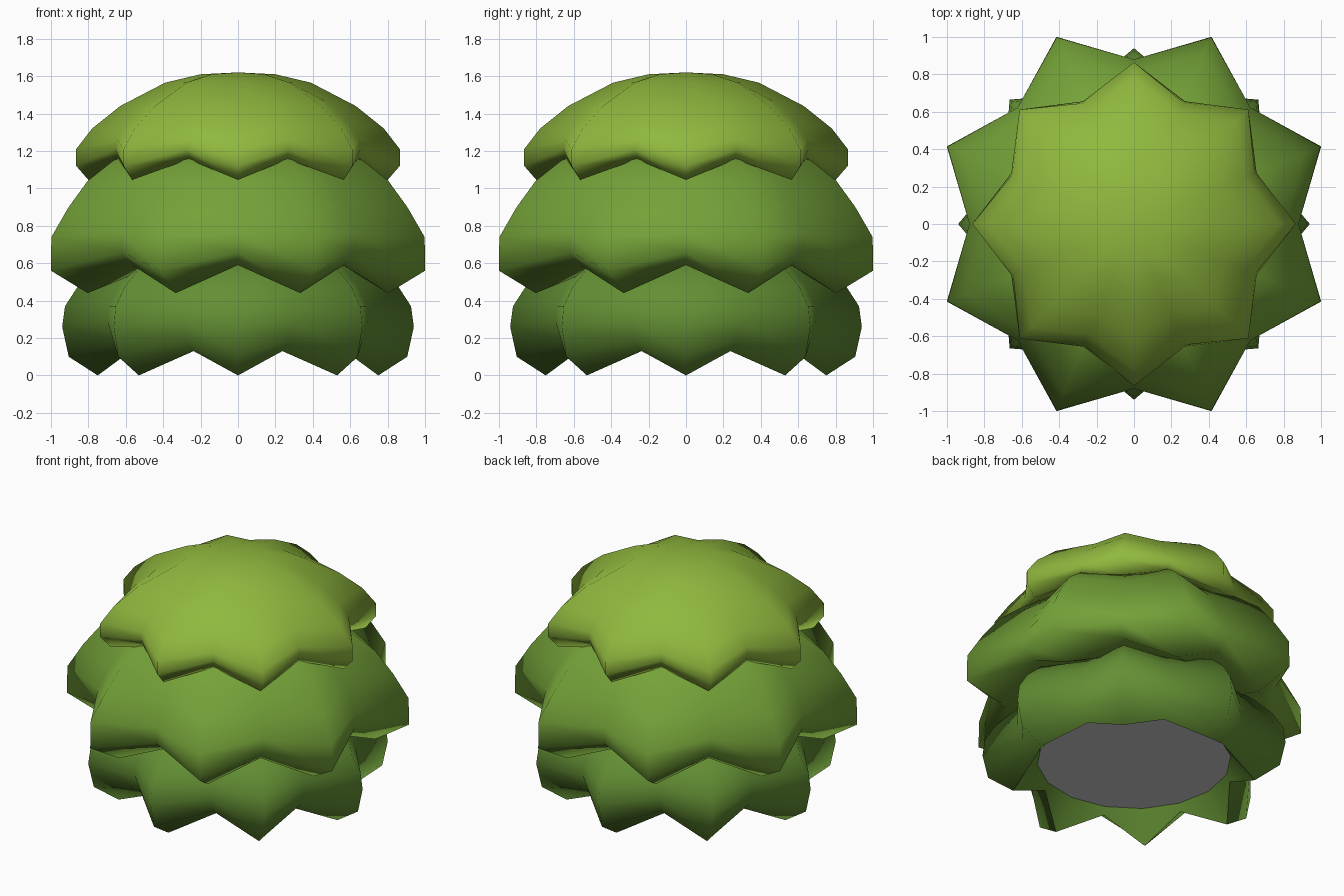
import bpy, bmesh
from math import sin, cos, pi, radians

if "Cube" in bpy.data.objects:
    bpy.data.objects.remove(bpy.data.objects["Cube"])

LEAVES = 8


def colour(name, rgb):
    m = bpy.data.materials.new(name)
    m.diffuse_color = (*rgb, 1)
    m.use_nodes = True
    m.node_tree.nodes["Principled BSDF"].inputs["Base Color"].default_value = m.diffuse_color
    return m


def leaf_tier(name, tip, valley, apex, phase, mat):
    """Scalloped dome: tip and valley profiles (r, z) alternate round the axis."""
    bm = bmesh.new()
    n = LEAVES * 2
    rings = []
    for t, v in zip(tip, valley):
        ring = []
        for i in range(n):
            r, z = v if i % 2 else t
            a = phase + i * 2 * pi / n
            ring.append(bm.verts.new((r * cos(a), r * sin(a), z)))
        rings.append(ring)
    top = bm.verts.new((0, 0, apex))
    for i in range(n):
        j = (i + 1) % n
        bm.faces.new((top, rings[0][i], rings[0][j]))
        for a, b in zip(rings, rings[1:]):
            bm.faces.new((a[i], b[i], b[j], a[j]))
    me = bpy.data.meshes.new(name)
    bm.to_mesh(me)
    bm.free()
    me.materials.append(mat)
    ob = bpy.data.objects.new(name, me)
    bpy.context.collection.objects.link(ob)
    finish(ob)


def finish(ob):
    bpy.ops.object.select_all(action='DESELECT')
    ob.select_set(True)
    bpy.context.view_layer.objects.active = ob
    bpy.ops.object.shade_smooth_by_angle(angle=radians(85))


# Top tier: tips on the axes (last point of each profile is the underside)
leaf_tier("top_leaves",
          [(.20, 1.61), (.39, 1.565), (.63, 1.44), (.78, 1.32), (.865, 1.21),
           (.865, 1.12), (.80, 1.045), (.55, 1.20)],
          [(.17, 1.61), (.32, 1.565), (.52, 1.46), (.64, 1.35), (.70, 1.26),
           (.71, 1.21), (.69, 1.155), (.55, 1.20)],
          1.62, 0, colour("light_green", (.28, .48, .048)))

# Middle tier: widest, turned half a leaf
leaf_tier("middle_leaves",
          [(.45, 1.24), (.72, 1.15), (.87, 1.04), (.98, .90), (1.08, .74),
           (1.083, .56), (.87, .44), (.58, .60)],
          [(.37, 1.24), (.60, 1.15), (.72, 1.04), (.81, .90), (.88, .76),
           (.88, .66), (.80, .59), (.58, .60)],
          1.27, pi / LEAVES, colour("mid_green", (.175, .36, .04)))

# Bottom tier: tips on the axes, hanging to the ground
leaf_tier("bottom_leaves",
          [(.50, .66), (.75, .57), (.86, .47), (.925, .37), (.94, .26),
           (.905, .10), (.75, 0), (.60, .18)],
          [(.42, .66), (.62, .57), (.70, .47), (.745, .37), (.755, .29),
           (.72, .19), (.62, .13), (.60, .18)],
          .70, 0, colour("dark_green", (.125, .275, .034)))

# Grey base disc closing the underside
bpy.ops.mesh.primitive_circle_add(vertices=16, radius=.6, fill_type='NGON',
                                  location=(0, 0, .18), rotation=(pi, 0, 0))
bpy.context.object.name = "base_disc"
